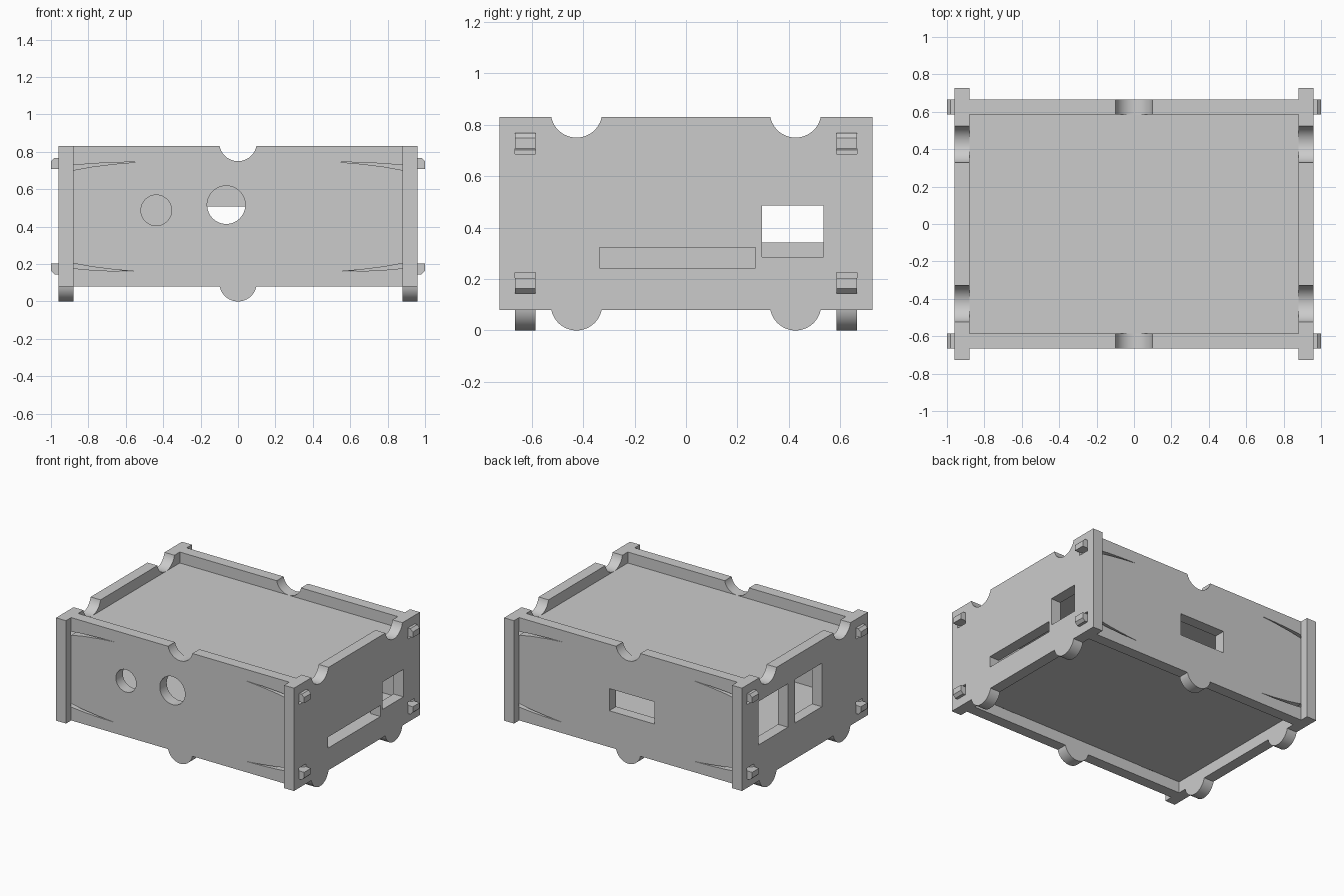
import bpy
import bmesh
from math import sin, cos, pi, asin, radians
from mathutils import Matrix

cube = bpy.data.objects.get("Cube")
if cube:
    bpy.data.objects.remove(cube, do_unlink=True)

# Main dimensions
BOTTOM, TOP = 0.08, 0.83
HOOK_MID, SLIT_MID = 0.456, 0.4525
THICK = 0.08
RADIUS = 0.1
WALL_X, WALL_Y, SIDE_Y = 0.92, 0.626, 0.726
INNER_X, INNER_Y = 0.88, 0.586
LIP = asin(0.2)  # angle at which a foot circle meets the wall edge

grey = bpy.data.materials.new("mid grey")
grey.use_nodes = True
grey.diffuse_color = (0.6, 0.6, 0.6, 1)
grey.node_tree.nodes["Principled BSDF"].inputs["Base Color"].default_value = (0.6, 0.6, 0.6, 1)


def arc(cx, cz, start, end, r=RADIUS, steps=24):
    return [(cx + r * cos(start + (end - start) * i / steps),
             cz + r * sin(start + (end - start) * i / steps)) for i in range(steps + 1)]


def circle(cx, cz, r):
    return arc(cx, cz, 0, 2 * pi, r, 48)[:-1]


def rect(u0, u1, v0, v1):
    return [(u0, v0), (u1, v0), (u1, v1), (u0, v1)]


def mirror_u(half):
    return half + [(-u, v) for u, v in reversed(half) if abs(u) > 1e-5]


def flip_v(points, mid):
    return [(u, 2 * mid - v) for u, v in reversed(points)]


def panel(name, outline, holes, location, rotation):
    """Flat sheet cut from an outline with holes."""
    curve = bpy.data.curves.new(name + "_profile", "CURVE")
    curve.dimensions = "2D"
    curve.fill_mode = "BOTH"
    curve.extrude = THICK / 2
    for loop in [outline] + holes:
        spline = curve.splines.new("POLY")
        spline.points.add(len(loop) - 1)
        for point, (u, v) in zip(spline.points, loop):
            point.co = (u, v, 0, 1)
        spline.use_cyclic_u = True
    helper = bpy.data.objects.new(name + "_helper", curve)
    bpy.context.collection.objects.link(helper)
    graph = bpy.context.evaluated_depsgraph_get()
    mesh = bpy.data.meshes.new_from_object(helper.evaluated_get(graph))
    bpy.data.objects.remove(helper, do_unlink=True)

    bm = bmesh.new()
    bm.from_mesh(mesh)
    bmesh.ops.remove_doubles(bm, verts=bm.verts, dist=1e-5)
    turn = Matrix.Identity(4)
    for angle, axis in zip(rotation, "XYZ"):
        turn = Matrix.Rotation(radians(angle), 4, axis) @ turn
    bm.transform(turn)
    bmesh.ops.recalc_face_normals(bm, faces=bm.faces)
    bm.to_mesh(mesh)
    bm.free()
    mesh.materials.clear()
    mesh.materials.append(grey)

    obj = bpy.data.objects.new(name, mesh)
    obj.location = location
    bpy.context.collection.objects.link(obj)
    bpy.ops.object.select_all(action="DESELECT")
    obj.select_set(True)
    bpy.context.view_layer.objects.active = obj
    bpy.ops.object.shade_smooth_by_angle(angle=radians(30))


# Long wall outline: round foot, snap hooks with tapered slits, round notch
hook = [(0.88, 0.163), (0.96, 0.163), (0.96, 0.144), (0.98, 0.144),
        (1.0, 0.163), (1.0, 0.204), (0.96, 0.204)]
slit = [(0.88, 0.177), (0.78, 0.168), (0.66, 0.162), (0.53, 0.159),
        (0.66, 0.17), (0.78, 0.185), (0.88, 0.203)]
long_half = (arc(0, RADIUS, -pi / 2, -LIP) + [(INNER_X, BOTTOM)] + hook + slit
             + flip_v(slit, SLIT_MID) + flip_v(hook, HOOK_MID) + [(INNER_X, TOP)]
             + arc(0, 0.85, -LIP, -pi / 2))
long_outline = mirror_u(long_half)

# Short wall outline: two feet and two notches
short_half = (arc(0.426, RADIUS, -pi + LIP, -LIP) + [(SIDE_Y, BOTTOM), (SIDE_Y, TOP)]
              + arc(0.426, 0.85, -LIP, -pi + LIP))
short_outline = mirror_u(short_half)
clip_holes = [rect(side * WALL_Y - 0.04, side * WALL_Y + 0.04, low, high)
              for side in (-1, 1) for low, high in ((0.163, 0.225), (0.687, 0.749))]

# Walls
upright_x, upright_y = (90, 0, 0), (90, 0, 90)
panel("front_wall", long_outline,
      [circle(-0.437, 0.487, 0.082), circle(-0.063, 0.516, 0.102)],
      (0, -WALL_Y, 0), upright_x)
panel("back_wall", long_outline, [rect(-0.212, 0.153, 0.345, 0.507)],
      (0, WALL_Y, 0), upright_x)
panel("right_side_wall", short_outline,
      clip_holes + [rect(0.295, 0.535, 0.285, 0.485), rect(-0.336, 0.27, 0.243, 0.323)],
      (WALL_X, 0, 0), upright_y)
panel("left_side_wall", short_outline,
      clip_holes + [rect(0.196, 0.537, 0.343, 0.66), rect(-0.195, 0.115, 0.343, 0.66)],
      (-WALL_X, 0, 0), upright_y)

# Lid and floor
sheet = rect(-INNER_X, INNER_X, -INNER_Y, INNER_Y)
panel("lid", sheet, [], (0, 0, 0.71), (0, 0, 0))
panel("floor", sheet, [], (0, 0, 0.202), (0, 0, 0))
